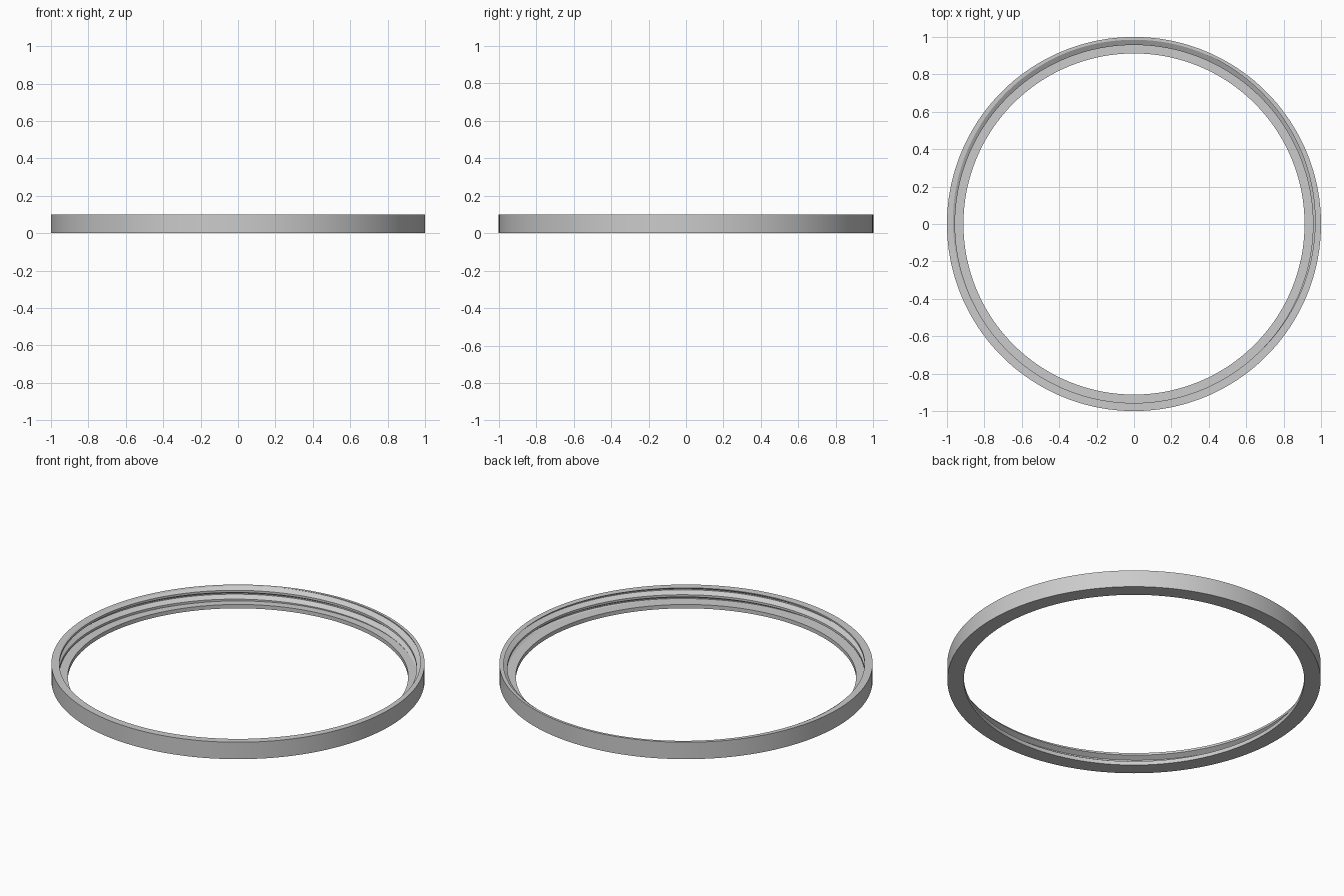
import bpy
import bmesh
from math import cos, sin, pi

cube = bpy.data.objects.get("Cube")
if cube:
    bpy.data.objects.remove(cube)

SEGMENTS = 180
HEIGHT, LEDGE = 0.1, 0.023
OUTER, BORE = 1.0, 0.912
CREST, ROOT = 0.957, 0.985
PITCH = 0.052
START = 0.061          # height of a thread crest at angle zero
CREST_HALF, ROOT_HALF = PITCH / 8, PITCH / 2 - PITCH / 16


def thread_radius(offset):
    """Inner radius at a height offset from a crest centre."""
    d = abs((offset + PITCH / 2) % PITCH - PITCH / 2)
    t = (d - CREST_HALF) / (ROOT_HALF - CREST_HALF)
    return CREST + (ROOT - CREST) * min(max(t, 0), 1)


def section(turn):
    """Closed cross-section (radius, height) at a fraction of a turn."""
    centre = START + PITCH * turn
    points = [(BORE, 0), (BORE, LEDGE)]
    for n in range(-3, 3):
        for offset in (-ROOT_HALF, -CREST_HALF, CREST_HALF, ROOT_HALF):
            z = min(max(centre + n * PITCH + offset, LEDGE), HEIGHT)
            points.append((thread_radius(z - centre), z))
    return points + [(OUTER, HEIGHT), (OUTER, 0)]


# Ring body swept around the axis, with a helical thread inside
bm = bmesh.new()
columns = []
for i in range(SEGMENTS + 1):
    a = 2 * pi * i / SEGMENTS
    columns.append([bm.verts.new((r * cos(a), r * sin(a), z))
                    for r, z in section(i / SEGMENTS)])
for left, right in zip(columns, columns[1:]):
    for j in range(len(left)):
        k = (j + 1) % len(left)
        bm.faces.new((left[j], left[k], right[k], right[j]))
bmesh.ops.remove_doubles(bm, verts=bm.verts, dist=0.00001)
bmesh.ops.recalc_face_normals(bm, faces=bm.faces)

mesh = bpy.data.meshes.new("threaded_ring")
bm.to_mesh(mesh)
bm.free()
ring = bpy.data.objects.new("threaded_ring", mesh)
bpy.context.collection.objects.link(ring)

# Plain grey finish
grey = bpy.data.materials.new("light_grey")
grey.use_nodes = True
colour = (0.6, 0.6, 0.6, 1)
grey.diffuse_color = colour
grey.node_tree.nodes["Principled BSDF"].inputs["Base Color"].default_value = colour
mesh.materials.append(grey)

bpy.context.view_layer.objects.active = ring
ring.select_set(True)
bpy.ops.object.shade_smooth_by_angle(angle=pi / 6)
